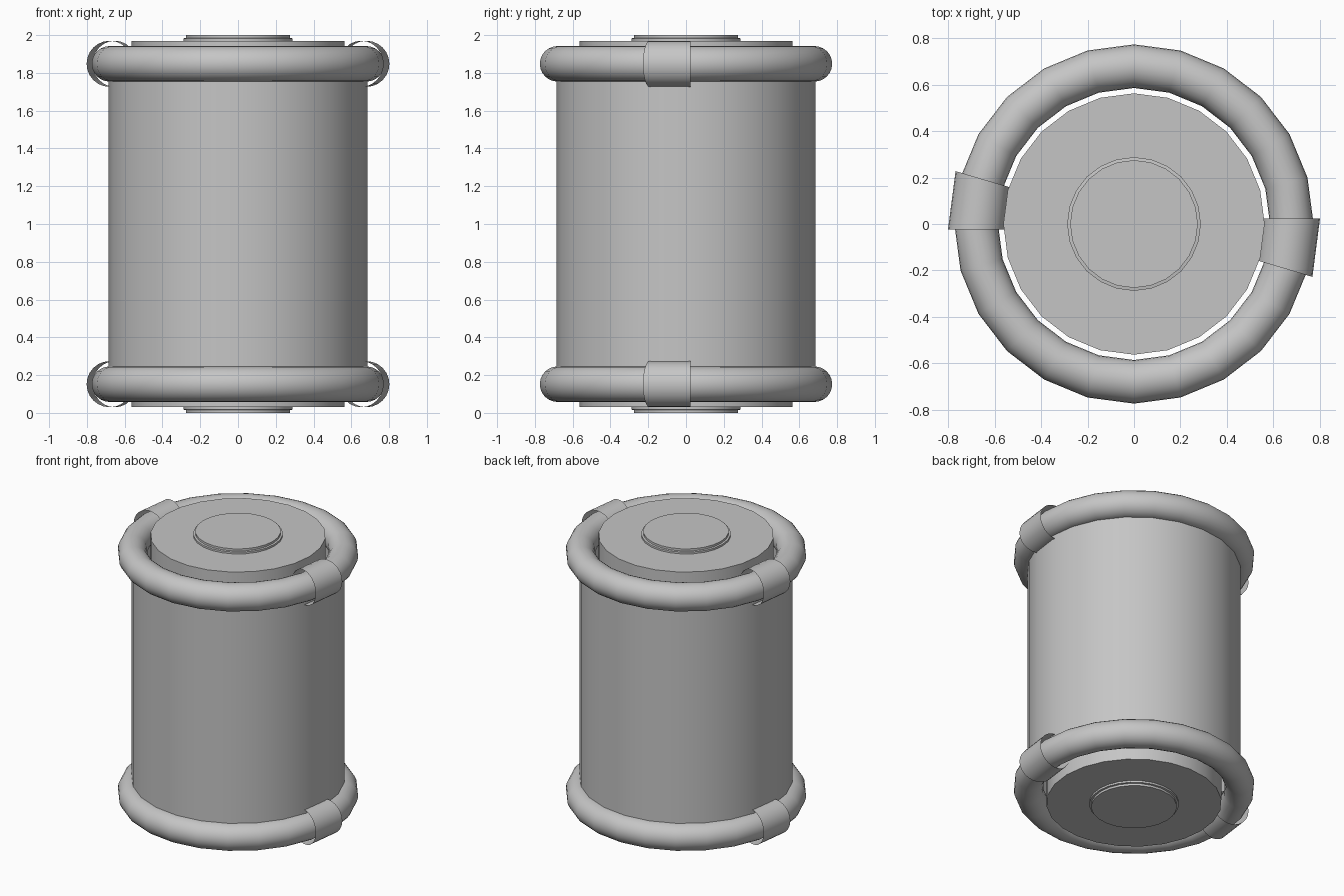
import bpy, bmesh, math
from mathutils import Vector

SEG = 24
MID = 1.0

cube = bpy.data.objects.get("Cube")
if cube:
    bpy.data.objects.remove(cube, do_unlink=True)

grey = bpy.data.materials.new("plain_grey")
grey.use_nodes = True
colour = (0.56, 0.56, 0.56, 1)
grey.diffuse_color = colour
grey.node_tree.nodes["Principled BSDF"].inputs["Base Color"].default_value = colour


def skin(name, rings, close_path=False, caps=False, angle=40):
    """Join successive rings of points with quads."""
    bm = bmesh.new()
    loops = [[bm.verts.new(p) for p in ring] for ring in rings]
    pairs = list(zip(loops, loops[1:]))
    if close_path:
        pairs.append((loops[-1], loops[0]))
    for a, b in pairs:
        for i in range(len(a)):
            j = (i + 1) % len(a)
            bm.faces.new((a[i], a[j], b[j], b[i]))
    if caps:
        bm.faces.new(loops[0])
        bm.faces.new(loops[-1])
    bmesh.ops.recalc_face_normals(bm, faces=bm.faces)
    mesh = bpy.data.meshes.new(name)
    bm.to_mesh(mesh)
    bm.free()
    mesh.materials.append(grey)
    obj = bpy.data.objects.new(name, mesh)
    bpy.context.collection.objects.link(obj)
    bpy.ops.object.select_all(action='DESELECT')
    obj.select_set(True)
    bpy.context.view_layer.objects.active = obj
    bpy.ops.object.shade_smooth_by_angle(angle=math.radians(angle))
    return obj


def flat_ring(radius, z):
    steps = [math.tau * i / SEG for i in range(SEG)]
    return [(radius * math.cos(t), radius * math.sin(t), z) for t in steps]


def hoop(centre, facing, radius, count=SEG):
    """Upright ring whose width points along the facing angle."""
    out = Vector((math.cos(facing), math.sin(facing), 0))
    steps = [math.tau * i / count for i in range(count)]
    return [centre + out * radius * math.cos(t) + Vector((0, 0, radius * math.sin(t)))
            for t in steps]


def on_circle(radius, angle, z):
    return Vector((radius * math.cos(angle), radius * math.sin(angle), z))


# Open outer shell and solid inner core
skin("outer_shell", [flat_ring(0.685, z) for z in (0.155, 1.845)])
skin("inner_core", [flat_ring(0.563, z) for z in (0.03, 1.97)], caps=True)

for label, side in (("top", 1), ("bottom", -1)):
    # Stepped hub on each end
    profile = ((0.288, 0.965), (0.288, 0.983), (0.275, 0.985), (0.275, 1.0))
    skin(label + "_hub", [flat_ring(r, MID + side * h) for r, h in profile],
         caps=True, angle=30)

    # Tubular rim
    z = MID + side * 0.848
    turns = [math.tau * i / SEG for i in range(SEG)]
    skin(label + "_rim", [hoop(on_circle(0.68, t, z), t, 0.094) for t in turns],
         close_path=True)

    # Open sleeves around the rim, on opposite sides
    for where, turn in (("left", 0), ("right", math.pi)):
        start = hoop(on_circle(0.68, turn + math.radians(2), z), turn, 0.122)
        bend = turn - math.radians(16.5)
        end = hoop(on_circle(0.68, bend, z), bend, 0.122)
        skin(f"{label}_{where}_sleeve", [start, end])
